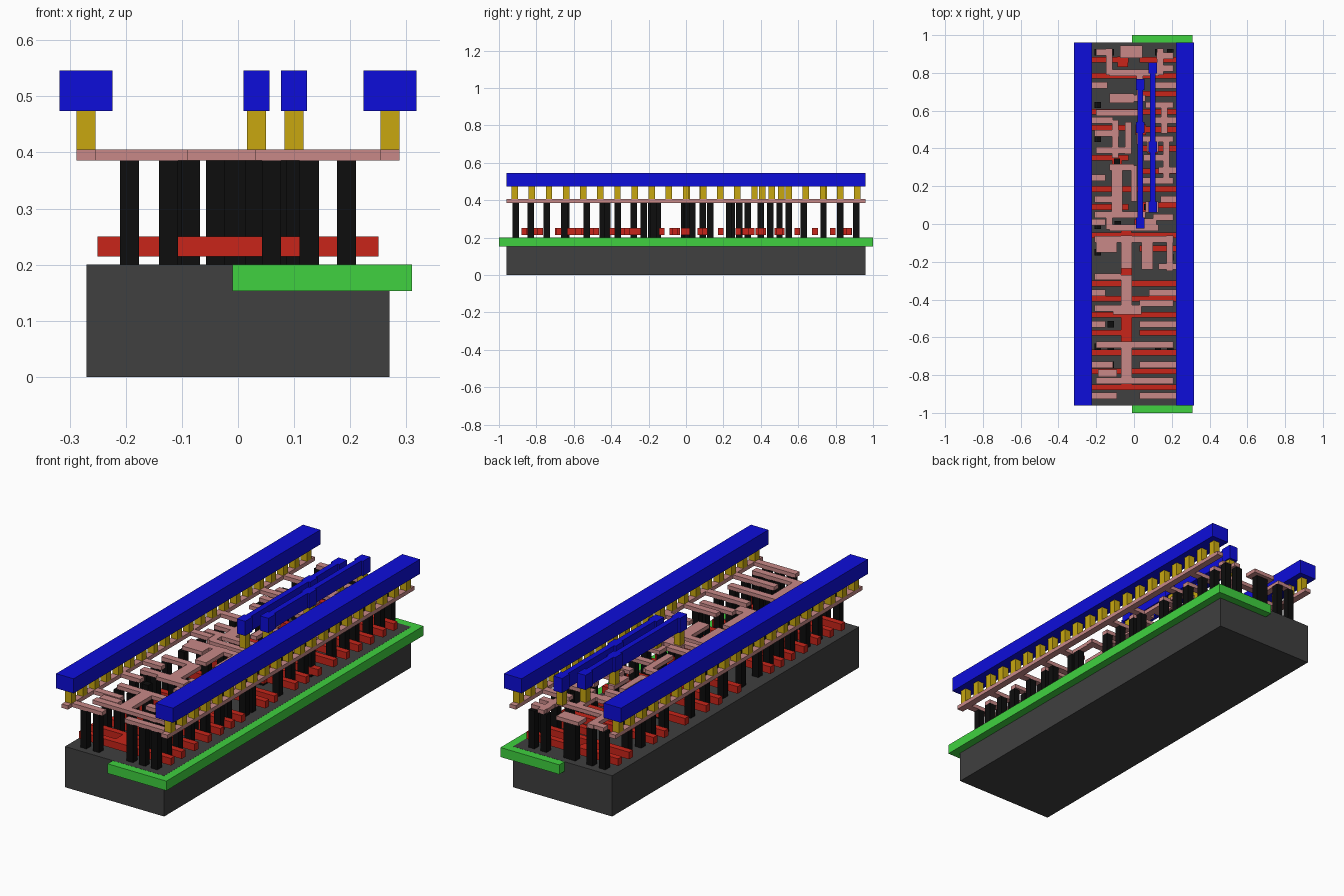
import bpy, bmesh

# Layer colours
COL = {
    "dark": (0.05, 0.05, 0.05, 1), "green": (0.05, 0.64, 0.05, 1),
    "red": (0.58, 0.018, 0.01, 1), "black": (0.004, 0.004, 0.004, 1),
    "pink": (0.58, 0.25, 0.245, 1), "yellow": (0.58, 0.39, 0.005, 1),
    "blue": (0.004, 0.004, 0.7, 1),
}
MATS = {}
for key, c in COL.items():
    MATS[key] = bpy.data.materials.new(key)
    MATS[key].diffuse_color = c


def layer(name, rects, z0, z1, colour):
    """One object made of boxes; each rect is (x0, x1, y0, y1)."""
    bm = bmesh.new()
    for x0, x1, y0, y1 in rects:
        vs = bmesh.ops.create_cube(bm, size=1)["verts"]
        for v in vs:
            v.co = (x1 if v.co.x > 0 else x0, y1 if v.co.y > 0 else y0,
                    z1 if v.co.z > 0 else z0)
    me = bpy.data.meshes.new(name)
    bm.to_mesh(me)
    bm.free()
    ob = bpy.data.objects.new(name, me)
    me.materials.append(MATS[colour])
    bpy.context.collection.objects.link(ob)


def along_x(rows, w):
    return [(a, b, y - w / 2, y + w / 2) for y, a, b in rows]


def along_y(cols, w):
    return [(x - w / 2, x + w / 2, a, b) for x, a, b in cols]


def squares(points, s):
    return [(x - s / 2, x + s / 2, y - s / 2, y + s / 2) for x, y in points]


W = 0.034

# Base block and well
layer("substrate", [(-0.27, 0.27, -0.96, 0.96)], 0, 0.2005, "dark")
layer("well", [(-0.01, 0.31, -1, 1)], 0.153, 0.2, "green")

# Gate strips: full width ones, then split left / right ones
full = [-0.865, -0.78, -0.68, -0.48, -0.395, -0.315, -0.06, 0.185, 0.595, 0.785]
left = [-0.575, 0.09, 0.35, 0.51, 0.87]
right = [-0.575, -0.13, 0.10, 0.28, 0.40, 0.50, 0.69, 0.87]
gates = along_x([(y, -0.25, 0.25) for y in full], 0.03)
gates += along_x([(y, -0.25, -0.03) for y in left], 0.03)
gates += along_x([(y, 0.03, 0.25) for y in right], 0.03)
gates += along_y([(-0.04, -0.88, -0.77), (-0.04, -0.70, -0.47),
                  (-0.04, -0.41, -0.22)], 0.06)
gates += squares([(-0.04, -0.06), (0.07, 0.09), (-0.06, 0.86), (0.035, 0.5),
                  (-0.09, 0.33), (0.10, 0.40), (0.03, 0.0)], 0.055)
layer("gate_strips", gates, 0.215, 0.25, "red")

# Contact posts
rows_left = [-0.91, -0.745, -0.65, -0.53, -0.445, -0.365, -0.28, -0.15,
             -0.01, 0.13, 0.245, 0.45, 0.55, 0.63, 0.735, 0.91]
rows_right = [-0.91, -0.83, -0.745, -0.65, -0.53, -0.42, -0.365, -0.225,
              -0.175, 0.035, 0.13, 0.23, 0.285, 0.45, 0.55, 0.63, 0.735,
              0.825, 0.91]
posts = [(-0.193, y) for y in rows_left]
posts += [(0.193, y) for y in rows_right]
posts += [(-0.124, y) for y in rows_left[:4] + rows_left[-1:]]
posts += [(0.127, y) for y in rows_right[:5] + rows_right[-1:]]
posts += [(0.06, y) for y in rows_right[:5:2]]
posts += [(-0.04, -0.64), (-0.04, -0.445), (-0.04, -0.185), (-0.085, 0.0),
          (0.03, 0.005), (0.07, 0.09), (0.10, 0.40), (0.035, 0.5),
          (-0.09, 0.33), (-0.03, 0.91), (0.0, 0.91)]
layer("contact_posts", squares(posts, W), 0.2, 0.386, "black")

# Local wiring: edge rails, power stubs, cross wires, risers and pads
wires = along_y([(s * 0.271, -0.96, 0.96) for s in (-1, 1)], W)
stubs = [(-0.91, -0.255, -0.09), (-0.745, -0.255, -0.11), (-0.53, -0.255, -0.15),
         (-0.365, -0.255, -0.15), (0.01, -0.255, -0.15), (0.245, -0.255, -0.15),
         (0.55, -0.255, -0.11), (0.735, -0.255, -0.14),
         (-0.91, 0.03, 0.255), (-0.745, 0.03, 0.255), (-0.53, 0.03, 0.255),
         (-0.365, 0.08, 0.255), (-0.225, 0.13, 0.255), (0.13, 0.14, 0.255),
         (0.285, 0.13, 0.255), (0.55, 0.10, 0.255), (0.735, 0.11, 0.255)]
cross = [(-0.83, -0.2, 0.21), (-0.64, -0.2, 0.21), (-0.445, -0.21, -0.05),
         (-0.42, 0.03, 0.21), (-0.28, -0.21, -0.07), (-0.08, -0.21, 0.21),
         (-0.02, -0.13, 0.13), (0.05, -0.21, 0.06), (0.035, 0.1, 0.21),
         (0.13, -0.21, -0.06), (0.23, 0.02, 0.21), (0.30, -0.13, 0.0),
         (0.39, -0.2, -0.02), (0.35, 0.05, 0.18), (0.45, 0.03, 0.21),
         (0.48, -0.21, -0.08), (0.59, -0.2, 0.02), (0.63, 0.06, 0.21),
         (0.665, -0.13, 0.06), (0.80, -0.13, 0.13), (0.825, 0.12, 0.21),
         (0.91, -0.2, -0.12), (0.89, 0.12, 0.21)]
risers = [(-0.13, 0.79, 0.93), (0.14, 0.79, 0.93), (-0.1, 0.35, 0.55),
          (-0.03, 0.37, 0.54), (0.03, 0.42, 0.54), (0.17, 0.22, 0.46),
          (0.19, -0.25, -0.06), (-0.13, -0.03, 0.06), (0.0, 0.12, 0.31),
          (0.16, 0.48, 0.64), (0.03, 0.65, 0.80)]
wires += along_x(stubs + cross, W)
wires += along_y(risers, W)
wires += along_y([(-0.04, -0.82, -0.63), (-0.04, -0.46, -0.27),
                  (-0.04, -0.235, -0.06), (0.07, -0.24, -0.08),
                  (-0.09, 0.05, 0.31)], 0.06)
wires += [(-0.075, 0.045, 0.88, 0.945), (-0.11, 0.04, -0.48, -0.43),
          (-0.13, 0.0, 0.64, 0.69), (0.01, 0.12, -0.02, 0.03),
          (-0.2, -0.09, -0.15, -0.09), (0.06, 0.13, 0.06, 0.12),
          (0.07, 0.13, 0.38, 0.44), (-0.19, -0.09, -0.81, -0.77)]
layer("local_wiring", wires, 0.386, 0.405, "pink")

# Vias under the rails and under the two signal bars
bars = [(0.033, (0.005, 0.51, 0.738)), (0.1, (0.09, 0.407, 0.825))]
vias = [(s * 0.271, (i - 10) * 0.0916) for s in (-1, 1) for i in range(21)]
vias += [(x, y) for x, ys in bars for y in ys]
layer("vias", squares(vias, W), 0.405, 0.475, "yellow")

# Top metal
layer("power_rails", along_y([(s * 0.271, -0.96, 0.96) for s in (-1, 1)], 0.095),
      0.474, 0.546, "blue")
for n, (x, ys) in enumerate(bars):
    rects = along_y([(x, ys[0], ys[-1])], 0.028)
    rects += [(x - 0.023, x + 0.023, y - 0.029, y + 0.029) for y in ys]
    layer(f"signal_bar_{n + 1}", rects, 0.474, 0.546, "blue")
